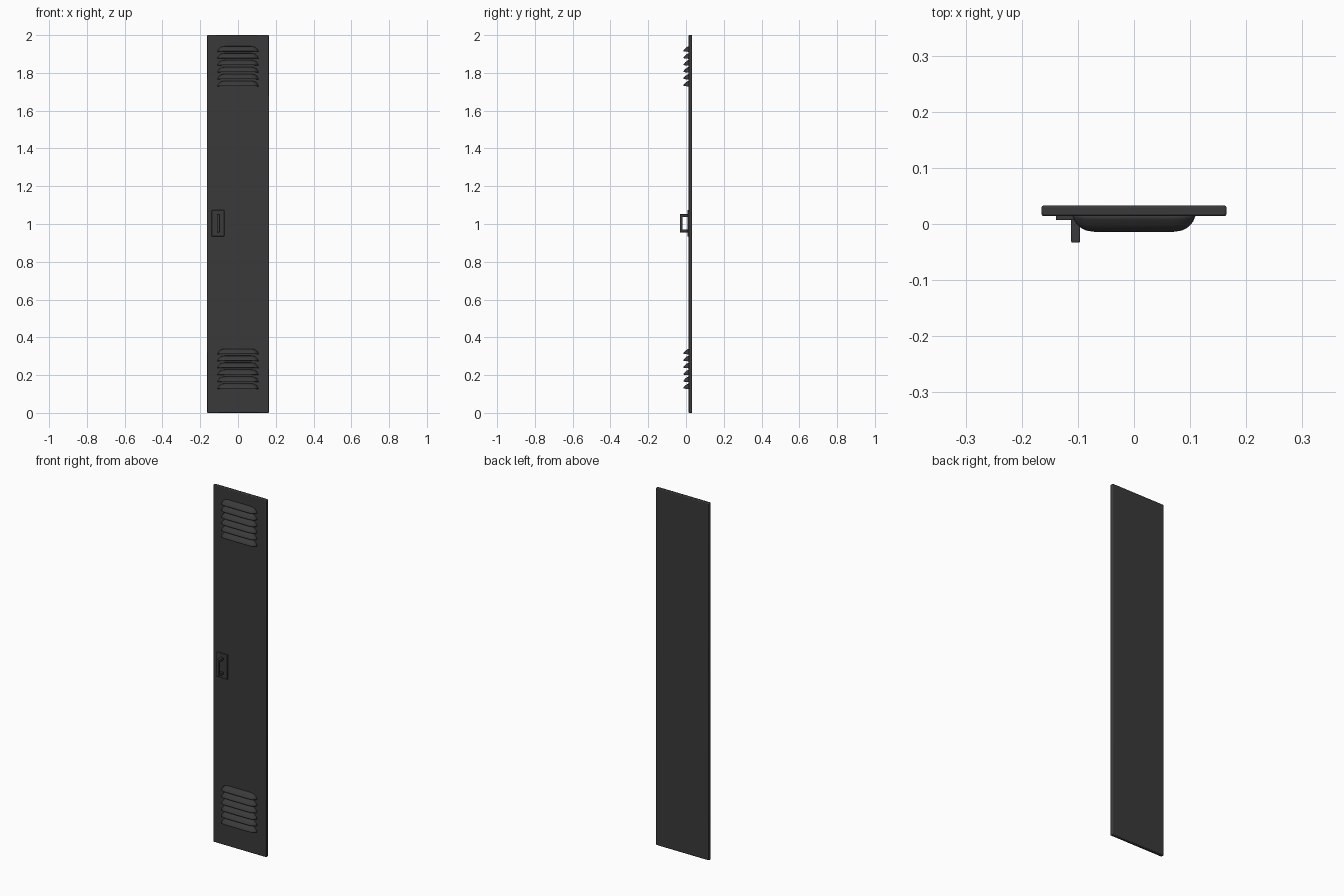
import bpy, bmesh

if "Cube" in bpy.data.objects:
    bpy.data.objects.remove(bpy.data.objects["Cube"])

paint = bpy.data.materials.new("dark_grey_paint")
paint.diffuse_color = (0.042, 0.042, 0.042, 1)
paint.use_nodes = True
paint.node_tree.nodes["Principled BSDF"].inputs["Base Color"].default_value = paint.diffuse_color


def make_object(name, verts, faces, bevel=0, segments=2, thickness=0):
    mesh = bpy.data.meshes.new(name)
    mesh.from_pydata(verts, [], faces)
    bm = bmesh.new()
    bm.from_mesh(mesh)
    bmesh.ops.recalc_face_normals(bm, faces=bm.faces)
    bm.to_mesh(mesh)
    bm.free()
    mesh.materials.append(paint)
    ob = bpy.data.objects.new(name, mesh)
    bpy.context.collection.objects.link(ob)
    if thickness:
        mod = ob.modifiers.new("sheet", "SOLIDIFY")
        mod.thickness = thickness
        mod.offset = 0
    if bevel:
        mod = ob.modifiers.new("rounded_edges", "BEVEL")
        mod.width = bevel
        mod.segments = segments
    bpy.ops.object.select_all(action="DESELECT")
    ob.select_set(True)
    bpy.context.view_layer.objects.active = ob
    bpy.ops.object.shade_smooth_by_angle(angle=0.6)
    return ob


def extrude_x(name, profile, x0, x1, bevel, segments=2):
    """Solid from a closed (y, z) profile swept along x."""
    n = len(profile)
    verts = [(x, y, z) for x in (x0, x1) for y, z in profile]
    faces = [tuple(range(n)), tuple(range(n, 2 * n))]
    faces += [(i, (i + 1) % n, n + (i + 1) % n, n + i) for i in range(n)]
    return make_object(name, verts, faces, bevel, segments)


def rect(y0, y1, z0, z1):
    return [(y0, z0), (y1, z0), (y1, z1), (y0, z1)]


# Door panel
extrude_x("door_panel", rect(0.014, 0.033, 0, 2), -0.165, 0.165, 0.004)

# Latch plate and pull handle
extrude_x("latch_plate", rect(0.007, 0.016, 0.935, 1.073), -0.139, -0.072, 0.0015)
handle = [(0.009, 0.956), (-0.033, 0.956), (-0.033, 1.052), (0.009, 1.052),
          (0.009, 1.037), (-0.019, 1.037), (-0.019, 0.971), (0.009, 0.971)]
extrude_x("pull_handle", handle, -0.112, -0.096, 0.002)

# Louver hood: lip outline (x, outward depth) also shapes the arch on the door
half = [(0.108, 0.0), (0.104, 0.36), (0.096, 0.7), (0.085, 0.92), (0.070, 1.0)]
outline = [(-x, d) for x, d in half] + [(x, d) for x, d in reversed(half)]
# Cross-section rows: (share of lip depth, share of hood height)
rows = [(1.0, 0.0), (0.94, 0.22), (0.6, 0.6), (0.22, 0.88), (-0.06, 1.0)]


def louver(name, z):
    verts, faces, n = [], [], len(outline)
    for depth, height in rows:
        for x, d in outline:
            verts.append((x, 0.0145 - 0.027 * d * depth,
                          z + 0.003 * d + 0.026 * d * height))
    for r in range(len(rows) - 1):
        for i in range(n - 1):
            a = r * n + i
            faces.append((a, a + 1, a + n + 1, a + n))
    ob = make_object(name, verts, faces, thickness=0.003)
    # Merge the collapsed hood corners
    bm = bmesh.new()
    bm.from_mesh(ob.data)
    bmesh.ops.remove_doubles(bm, verts=bm.verts, dist=0.0003)
    bmesh.ops.recalc_face_normals(bm, faces=bm.faces)
    bm.to_mesh(ob.data)
    bm.free()


# Two banks of six vents
for bank, base in (("lower", 0.126), ("upper", 1.728)):
    for i in range(6):
        louver(f"{bank}_louver_{i + 1}", base + 0.0367 * i)
